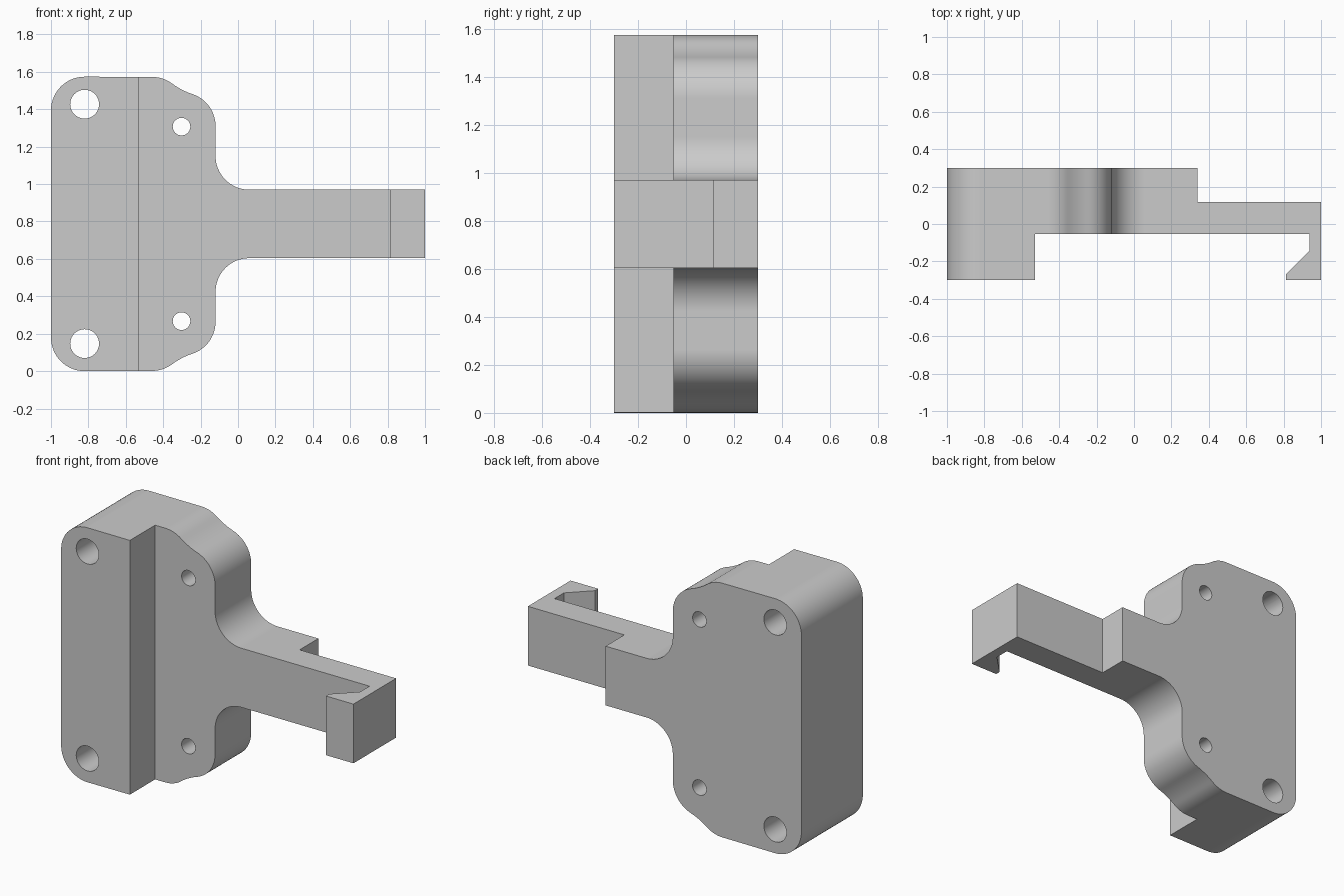
import bpy, bmesh
from math import cos, sin, radians, sqrt, atan2, degrees
from mathutils import Vector

cube = bpy.data.objects.get("Cube")
if cube:
    bpy.data.objects.remove(cube)

MID = 0.787          # height of the mirror plane
FRONT, BACK = -0.3, 0.3
R = 0.18             # common corner radius

grey = bpy.data.materials.new("light_grey")
grey.use_nodes = True
grey.diffuse_color = (0.6, 0.6, 0.6, 1)
grey.node_tree.nodes["Principled BSDF"].inputs["Base Color"].default_value = (0.6, 0.6, 0.6, 1)


def arc(c, r, a0, a1, n=16):
    angles = [radians(a0 + (a1 - a0) * i / n) for i in range(n + 1)]
    return [(c[0] + r * cos(a), c[1] + r * sin(a)) for a in angles]


def prism(name, loop, place, offset):
    """Extrude a flat outline into a closed solid."""
    bm = bmesh.new()
    face = bm.faces.new([bm.verts.new(place(*p)) for p in loop])
    new = bmesh.ops.extrude_face_region(bm, geom=[face])["geom"]
    bmesh.ops.translate(bm, vec=offset, verts=[v for v in new if isinstance(v, bmesh.types.BMVert)])
    bmesh.ops.recalc_face_normals(bm, faces=bm.faces)
    mesh = bpy.data.meshes.new(name)
    bm.to_mesh(mesh)
    bm.free()
    mesh.materials.append(grey)
    obj = bpy.data.objects.new(name, mesh)
    bpy.context.collection.objects.link(obj)
    return obj


def cut(obj, tool, operation):
    mod = obj.modifiers.new("cut", "BOOLEAN")
    mod.operation, mod.object, mod.solver = operation, tool, "EXACT"
    bpy.context.view_layer.objects.active = obj
    bpy.ops.object.modifier_apply(modifier=mod.name)
    bpy.data.objects.remove(tool)


# Upper half of the front outline: arm, fillet, ear, wavy shoulder, corner
ear, shoulder = Vector((-0.3, 1.31)), Vector((-0.46, 1.393))
wave_r = 0.39
gap = shoulder - ear
wave = (ear + shoulder) / 2 + Vector((gap.y, -gap.x)).normalized() * sqrt((R + wave_r) ** 2 - gap.length_squared / 4)
a_ear = degrees(atan2(*(wave - ear).yx))
a_sh = degrees(atan2(*(wave - shoulder).yx))
upper = [(1, 0.97)]
upper += arc((0.06, 0.97 + R), R, 270, 180)
upper += arc(ear, R, 0, a_ear)
upper += arc(wave, wave_r, a_ear + 180, a_sh + 180, 8)[1:]
upper += arc(shoulder, R, a_sh, 90, 8)[1:]
upper += arc((-0.82, 1.394), R, 90, 180)
outline = upper + [(x, 2 * MID - z) for x, z in reversed(upper)]
bracket = prism("clip_bracket", outline, lambda x, z: (x, FRONT, z), (0, BACK - FRONT, 0))

# Plan outline: thick block, stepped arm and barbed hook
plan = [(-1.1, -0.4), (-0.53, -0.4), (-0.53, -0.053), (0.937, -0.053), (0.937, -0.145),
        (0.812, -0.268), (0.812, -0.4), (1.1, -0.4), (1.1, 0.117), (0.34, 0.117),
        (0.34, 0.4), (-1.1, 0.4)]
cut(bracket, prism("plan_cutter", plan, lambda x, y: (x, y, -0.1), (0, 0, 1.8)), "INTERSECT")

# Screw holes, mirrored top and bottom
for x, dz, r in ((-0.82, 0.64, 0.077), (-0.302, 0.52, 0.047)):
    for side in (-1, 1):
        ring = arc((x, MID + side * dz), r, 0, 360, 40)[:-1]
        cut(bracket, prism("hole_cutter", ring, lambda x, z: (x, -0.5, z), (0, 1, 0)), "DIFFERENCE")

bpy.ops.object.select_all(action="DESELECT")
bracket.select_set(True)
bpy.context.view_layer.objects.active = bracket
bpy.ops.object.shade_smooth_by_angle(angle=radians(30))
weighted = bracket.modifiers.new("weighted_normals", "WEIGHTED_NORMAL")
weighted.keep_sharp = True
